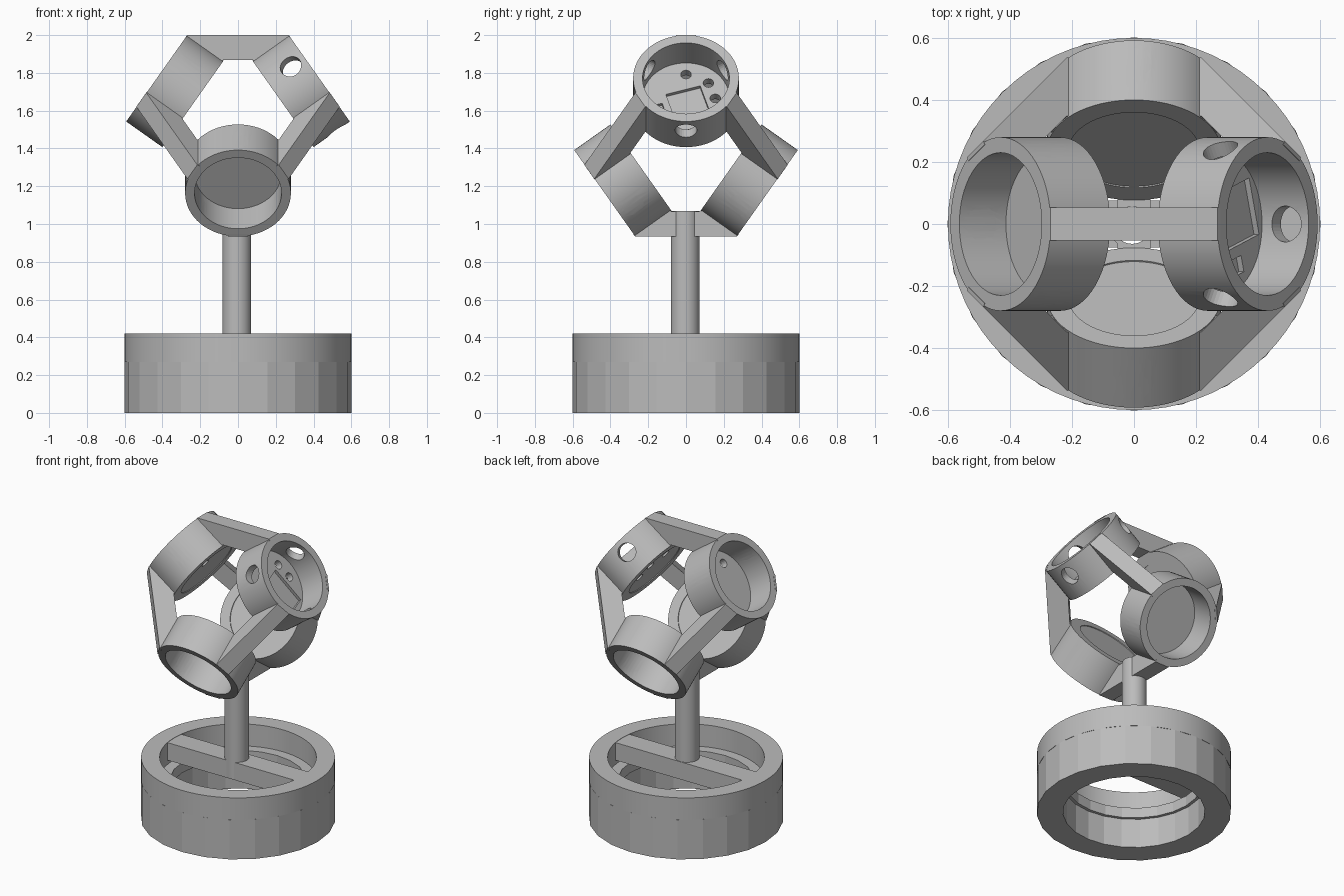
import bpy, bmesh, math
from mathutils import Matrix, Vector

if "Cube" in bpy.data.objects:
    bpy.data.objects.remove(bpy.data.objects["Cube"])

grey = bpy.data.materials.new("plain grey")
grey.diffuse_color = (0.5, 0.5, 0.5, 1)
grey.use_nodes = True
grey.node_tree.nodes["Principled BSDF"].inputs["Base Color"].default_value = grey.diffuse_color
HUB = Vector((0, 0, 1.467))
S, C = math.sqrt(2 / 3), math.sqrt(1 / 3)      # tetrahedral direction parts


def finish(name, bm, matrix=Matrix(), angle=30):
    bm.transform(matrix)
    bmesh.ops.recalc_face_normals(bm, faces=bm.faces)
    mesh = bpy.data.meshes.new(name)
    bm.to_mesh(mesh)
    bm.free()
    mesh.materials.append(grey)
    ob = bpy.data.objects.new(name, mesh)
    bpy.context.collection.objects.link(ob)
    if angle:
        bpy.ops.object.select_all(action='DESELECT')
        ob.select_set(True)
        bpy.context.view_layer.objects.active = ob
        bpy.ops.object.shade_smooth_by_angle(angle=math.radians(angle))
    return ob


def lathe(profile, steps):
    """Closed (radius, height) profile turned about z."""
    bm = bmesh.new()
    rings = [[bm.verts.new((r * math.cos(a), r * math.sin(a), z)) for r, z in profile]
             for a in (2 * math.pi * i / steps for i in range(steps))]
    n = len(profile)
    for i in range(steps):
        a, b = rings[i], rings[(i + 1) % steps]
        for j in range(n):
            k = (j + 1) % n
            bm.faces.new((a[j], b[j], b[k], a[k]))
    bmesh.ops.remove_doubles(bm, verts=bm.verts, dist=1e-5)
    bmesh.ops.dissolve_degenerate(bm, edges=bm.edges, dist=1e-5)
    return bm


def add_cylinder(bm, r, length, matrix, seg=32):
    bmesh.ops.create_cone(bm, cap_ends=True, segments=seg, radius1=r, radius2=r,
                          depth=length, matrix=matrix)


def add_box(bm, size, matrix):
    bmesh.ops.create_cube(bm, size=1, matrix=matrix @ Matrix.Diagonal((*size, 1)))


def cut(ob, cutter):
    cutter.hide_render = True
    cutter.hide_set(True)
    mod = ob.modifiers.new("cut", 'BOOLEAN')
    mod.operation, mod.solver, mod.object = 'DIFFERENCE', 'EXACT', cutter


def cup(name, axis, u, v, first_hole):
    m = Matrix((u, v, axis)).transposed().to_4x4()
    m.translation = HUB
    # open cup with a shallow round recess on its back
    ob = finish(name, lathe([(0, .297), (.21, .297), (.21, .292), (.28, .292),
                             (.28, .527), (.23, .527), (.23, .343), (0, .343)], 64), m)
    bm = bmesh.new()
    # three wall holes
    for i in range(3):
        a = math.radians(first_hole + 120 * i)
        d = Vector((math.cos(a), math.sin(a), 0))
        rot = d.to_track_quat('Z', 'Y').to_matrix().to_4x4()
        add_cylinder(bm, .058, .16, Matrix.Translation(d * .255 + Vector((0, 0, .44))) @ rot)
    # small floor holes
    for deg in (0, 40, 90, 131):
        a = math.radians(deg)
        add_cylinder(bm, .028, .12, Matrix.Translation(
            (.155 * math.cos(a), .155 * math.sin(a), .32)), 20)
    # shallow rectangular pockets
    tilt = Matrix.Rotation(math.radians(17), 4, 'Z')
    add_box(bm, (.19, .25, .06), Matrix.Translation((.021, -.066, .353)) @ tilt)
    add_box(bm, (.055, .085, .06), Matrix.Translation((-.14, -.08, .353)) @ tilt)
    cut(ob, finish(name + "_cutter", bm, m, 0))


X, Y = Vector((1, 0, 0)), Vector((0, 1, 0))
axes = []
for side, name in ((1, "right"), (-1, "left")):
    axis = Vector((side * S, 0, C))
    axes.append(axis)
    cup(name + "_cup", axis, Y, Vector((-side * C, 0, S)), -90)
for side, name in ((-1, "front"), (1, "back")):
    axis = Vector((0, side * S, -C))
    axes.append(axis)
    cup(name + "_cup", axis, X, Vector((0, side * C, S)), 90)

# hollow post bore, shared by the post, the bar and the lowest strut
bm = bmesh.new()
add_cylinder(bm, .06, 1.2, Matrix.Translation((-.006, -.004, .7)), 40)
bore = finish("bore_cutter", bm, angle=0)

# six struts joining every pair of cups
for i in range(4):
    for j in range(i + 1, 4):
        mid = (axes[i] + axes[j]).normalized()
        along = (axes[i] - axes[j]).normalized()
        wide = mid.cross(along)
        half = [(.27, .533), (.279, .521), (.089, .388), (.08, .4)]
        outline = half + [(-t, h) for t, h in reversed(half)]
        bm = bmesh.new()
        ends = [[bm.verts.new(HUB + along * t + mid * h + wide * w) for t, h in outline]
                for w in (-.0525, .0525)]
        bm.faces.new(ends[0])
        bm.faces.new(ends[1])
        for k in range(8):
            n = (k + 1) % 8
            bm.faces.new((ends[0][k], ends[0][n], ends[1][n], ends[1][k]))
        strut = finish(f"strut_{i}_{j}", bm, angle=0)
        if mid.z < -.9:
            cut(strut, bore)

# hollow post
finish("post", lathe([(.06, .3), (.076, .3), (.076, 1.07), (.06, 1.07)], 40),
       Matrix.Translation((-.006, -.004, 0)))

# base: faceted lower ring and round upper ring
finish("lower_base", lathe([(.44, 0), (.602, 0), (.602, .27), (.42, .27),
                            (.42, .2), (.44, .2)], 24), angle=0)
finish("upper_base", lathe([(.485, .27), (.6, .27), (.6, .42), (.485, .42)], 72))

# bar across the base
bm = bmesh.new()
add_box(bm, (1.0, .15, .12), Matrix.Translation((0, 0, .358)))
cut(finish("base_bar", bm, angle=0), bore)
